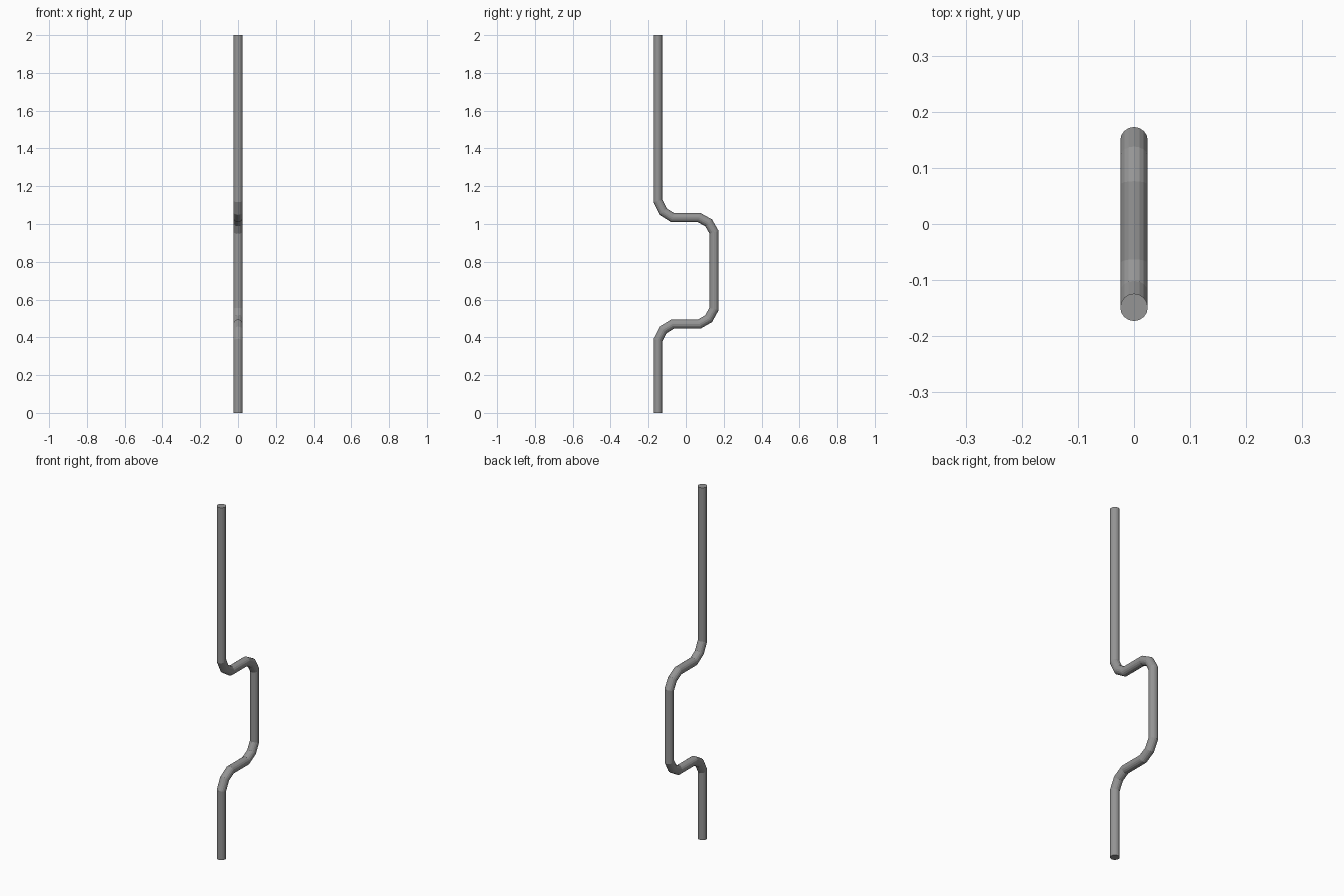
import bpy, bmesh, math
from mathutils import Vector

if "Cube" in bpy.data.objects:
    bpy.data.objects.remove(bpy.data.objects["Cube"])

R, SIDES = 0.0245, 16
Y = 0.1485

# Centre line in the y-z plane, each corner rounded by three points
def corner(p, c, q):
    p, c, q = Vector(p), Vector(c), Vector(q)
    centre = p + q - c
    mid = centre + (c - centre) * 0.64
    return [p, mid, q]

LOW, HIGH = 0.470, 1.034
path = [Vector((-Y, 0))]
path += corner((-Y, 0.385), (-Y, LOW), (-0.07, LOW))
path += corner((0.07, LOW), (Y, LOW), (Y, 0.55))
path += corner((Y, 0.957), (Y, HIGH), (0.07, HIGH))
path += corner((-0.07, HIGH), (-Y, HIGH), (-Y, 1.122))
path.append(Vector((-Y, 2.0)))

# Sweep a mitred ring along the centre line
bm = bmesh.new()
rings = []
for i, p in enumerate(path):
    a = (p - path[i - 1]).normalized() if i else (path[1] - p).normalized()
    b = (path[i + 1] - p).normalized() if i < len(path) - 1 else a
    t = (a + b).normalized()
    n = Vector((t.y, -t.x)) / t.dot(a)
    ring = []
    for k in range(SIDES):
        ang = 2 * math.pi * k / SIDES
        o = p + n * R * math.cos(ang)
        ring.append(bm.verts.new((R * math.sin(ang), o.x, o.y)))
    rings.append(ring)
for r0, r1 in zip(rings, rings[1:]):
    for k in range(SIDES):
        j = (k + 1) % SIDES
        bm.faces.new((r0[k], r0[j], r1[j], r1[k]))

# End caps
bm.faces.new(rings[0])
bm.faces.new(rings[-1])
bmesh.ops.recalc_face_normals(bm, faces=bm.faces)

mesh = bpy.data.meshes.new("bent_pipe")
bm.to_mesh(mesh)
bm.free()

# Dark grey metal
mat = bpy.data.materials.new("dark_grey")
mat.diffuse_color = (0.3, 0.3, 0.3, 1)
mat.use_nodes = True
mat.node_tree.nodes["Principled BSDF"].inputs["Base Color"].default_value = mat.diffuse_color
mesh.materials.append(mat)
bpy.context.collection.objects.link(bpy.data.objects.new("bent_pipe", mesh))
